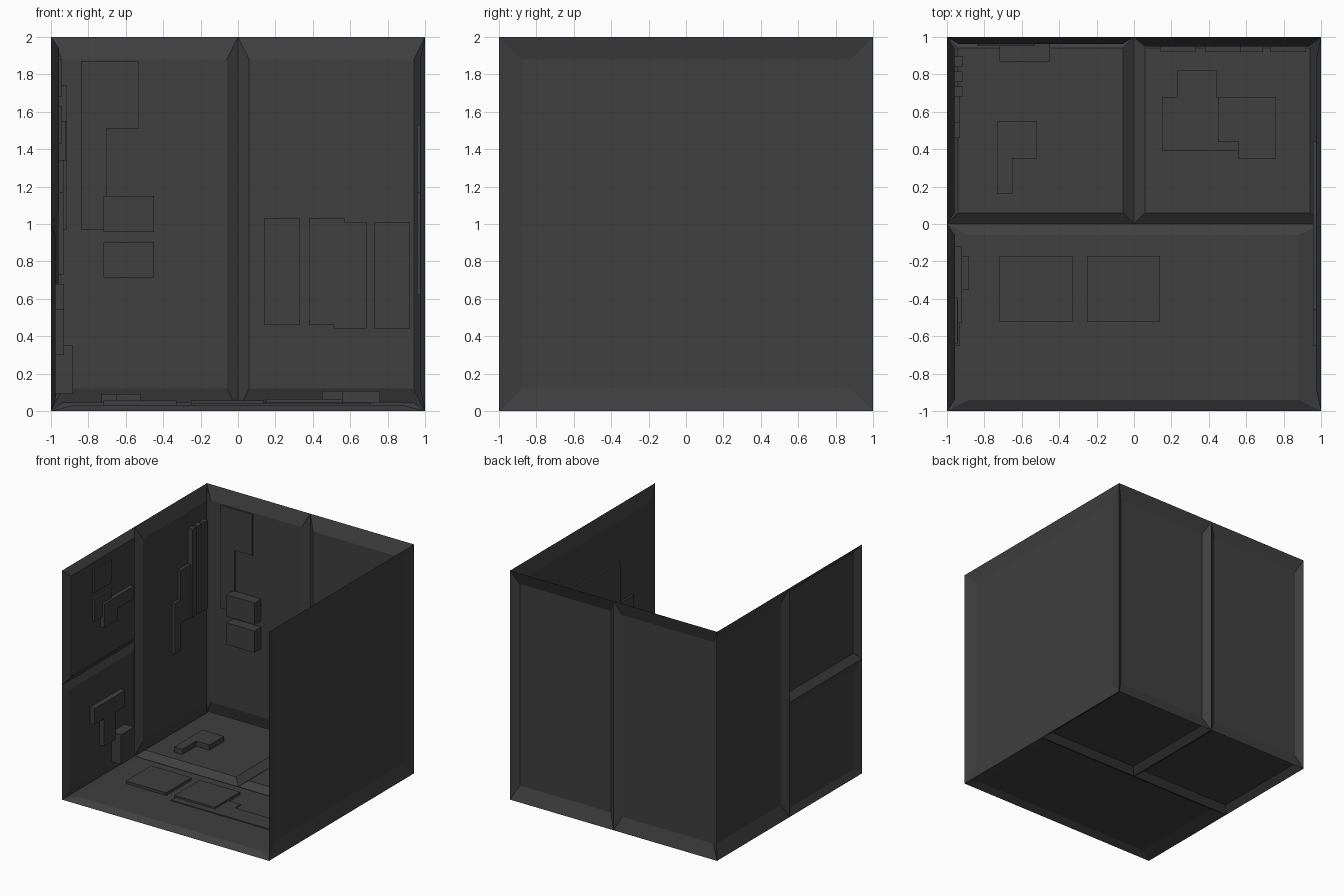
import bpy, bmesh
from mathutils import Vector

if "Cube" in bpy.data.objects:
    bpy.data.objects.remove(bpy.data.objects["Cube"])

# One flat dark grey for the whole set
mat = bpy.data.materials.new("dark_grey_metal")
mat.diffuse_color = (0.05, 0.05, 0.05, 1)
mat.use_nodes = True
mat.node_tree.nodes["Principled BSDF"].inputs["Base Color"].default_value = mat.diffuse_color

# Each side maps (u, v, depth into the room) to world space
SIDES = {
    "floor": lambda u, v, d: Vector((u, v, d)),
    "back": lambda u, v, d: Vector((u, 1 - d, v)),
    "left": lambda u, v, d: Vector((-1 + d, u, v)),
    "right": lambda u, v, d: Vector((1 - d, u, v)),
}


def finish(name, bm):
    me = bpy.data.meshes.new(name)
    bm.to_mesh(me)
    bm.free()
    me.materials.append(mat)
    bpy.context.collection.objects.link(bpy.data.objects.new(name, me))


def layer(name, side, bottom, top, d0, d1):
    """Sloped or straight shell from outline bottom (d0) to outline top (d1)."""
    f = SIDES[side]
    inward = f(0, 0, 1) - f(0, 0, 0)
    bm = bmesh.new()
    a = [bm.verts.new(f(u, v, d0)) for u, v in bottom]
    b = [bm.verts.new(f(u, v, d1)) for u, v in top]
    n = len(a)
    cap = bm.faces.new(b)
    cap.normal_update()
    flip = cap.normal.dot(inward) < 0
    for i in range(n):
        j = (i + 1) % n
        bm.faces.new((a[i], a[j], b[j], b[i]))
    if flip:
        bmesh.ops.reverse_faces(bm, faces=bm.faces[:])
    finish(name, bm)


def rect(u0, u1, v0, v1):
    return [(u0, v0), (u1, v0), (u1, v1), (u0, v1)]


def panel(name, side, u0, u1, v0, v1, depth):
    """Thin sheet whose middle is pushed into the room; rim is 6% of its size."""
    iu, iv = 0.06 * (u1 - u0), 0.06 * (v1 - v0)
    layer(name, side, rect(u0, u1, v0, v1),
          rect(u0 + iu, u1 - iu, v0 + iv, v1 - iv), 0, depth)


def plate(name, side, outline, d0, d1):
    layer(name, side, outline, outline, d0, d1)


# Floor panels
panel("floor_front", "floor", -1, 1, -1, 0, 0.032)
panel("floor_back_left", "floor", -1, 0, 0, 1, 0.045)
panel("floor_back_right", "floor", 0, 1, 0, 1, 0.045)
# Back wall panels
panel("back_wall_left", "back", -1, 0, 0, 2, 0.037)
panel("back_wall_right", "back", 0, 1, 0, 2, 0.05)
# Left wall panels
panel("left_wall_rear", "left", 0, 1, 0, 2, 0.04)
panel("left_wall_lower", "left", -1, 0, 0, 1, 0.025)
panel("left_wall_upper", "left", -1, 0, 1, 2, 0.043)
# Right wall panel
panel("right_wall", "right", -1, 1, 0, 2, 0.027)

# Floor plates
for i, x in enumerate((-0.72, -0.25)):
    plate(f"floor_plate_{i}", "floor", rect(x, x + 0.39, -0.52, -0.17), 0.032, 0.055)
plate("floor_strip", "floor",
      [(-0.24, -0.58), (0.71, -0.58), (0.71, -0.41), (0.26, -0.41),
       (0.26, -0.33), (-0.24, -0.33)], 0.032, 0.04)
plate("floor_hook", "floor",
      [(-0.73, 0.16), (-0.65, 0.16), (-0.65, 0.35), (-0.52, 0.35),
       (-0.52, 0.55), (-0.73, 0.55)], 0.045, 0.09)
plate("floor_low_block", "floor",
      [(0.15, 0.39), (0.56, 0.39), (0.56, 0.68), (0.44, 0.68),
       (0.44, 0.82), (0.23, 0.82), (0.23, 0.68), (0.15, 0.68)], 0.045, 0.064)
plate("floor_high_block", "floor",
      [(0.56, 0.35), (0.76, 0.35), (0.76, 0.68), (0.45, 0.68),
       (0.45, 0.44), (0.56, 0.44)], 0.045, 0.107)

# Back wall plates
plate("back_hook", "back",
      [(-0.84, 0.97), (-0.70, 0.97), (-0.70, 1.51), (-0.53, 1.51),
       (-0.53, 1.87), (-0.84, 1.87)], 0.037, 0.047)
for i, z in enumerate((0.715, 0.96)):
    plate(f"back_block_{i}", "back", rect(-0.72, -0.45, z, z + 0.19), 0.037, 0.13)
plate("back_tall_left", "back", rect(0.14, 0.33, 0.46, 1.03), 0.05, 0.078)
plate("back_tall_middle", "back",
      [(0.38, 0.46), (0.51, 0.46), (0.51, 0.44), (0.69, 0.44),
       (0.69, 1.01), (0.57, 1.01), (0.57, 1.03), (0.38, 1.03)], 0.05, 0.08)
plate("back_tall_right", "back", rect(0.73, 0.92, 0.44, 1.01), 0.05, 0.08)

# Left wall plates, rear panel
for i, y in enumerate((0.68, 0.76, 0.84)):
    plate(f"left_strip_{i}", "left", rect(y, y + 0.055, 0.97, 1.74), 0.04, 0.082)
plate("left_stepped_plate", "left",
      [(0.46, 0.73), (0.54, 0.73), (0.54, 0.97), (0.69, 0.97),
       (0.69, 1.43), (0.54, 1.43), (0.54, 1.17), (0.46, 1.17)], 0.04, 0.068)
# Left wall plates, upper front panel
plate("left_square_top", "left", rect(-0.64, -0.39, 1.68, 1.88), 0.043, 0.057)
plate("left_square_low", "left", rect(-0.64, -0.40, 1.43, 1.63), 0.043, 0.06)
plate("left_hook", "left",
      [(-0.53, 1.34), (-0.35, 1.34), (-0.35, 1.44), (-0.12, 1.44),
       (-0.12, 1.55), (-0.53, 1.55)], 0.043, 0.08)
# Left wall plates, lower front panel
plate("left_tee", "left",
      [(-0.52, 0.30), (-0.36, 0.30), (-0.36, 0.54), (-0.23, 0.54),
       (-0.23, 0.68), (-0.65, 0.68), (-0.65, 0.54), (-0.52, 0.54)], 0.025, 0.07)
plate("left_box", "left", rect(-0.35, -0.17, 0.09, 0.35), 0.025, 0.117)

# Right wall plate
plate("right_stepped_plate", "right",
      [(-0.65, 0.62), (0.44, 0.62), (0.44, 1.53), (-0.46, 1.53),
       (-0.46, 1.17), (-0.65, 1.17)], 0.027, 0.043)
